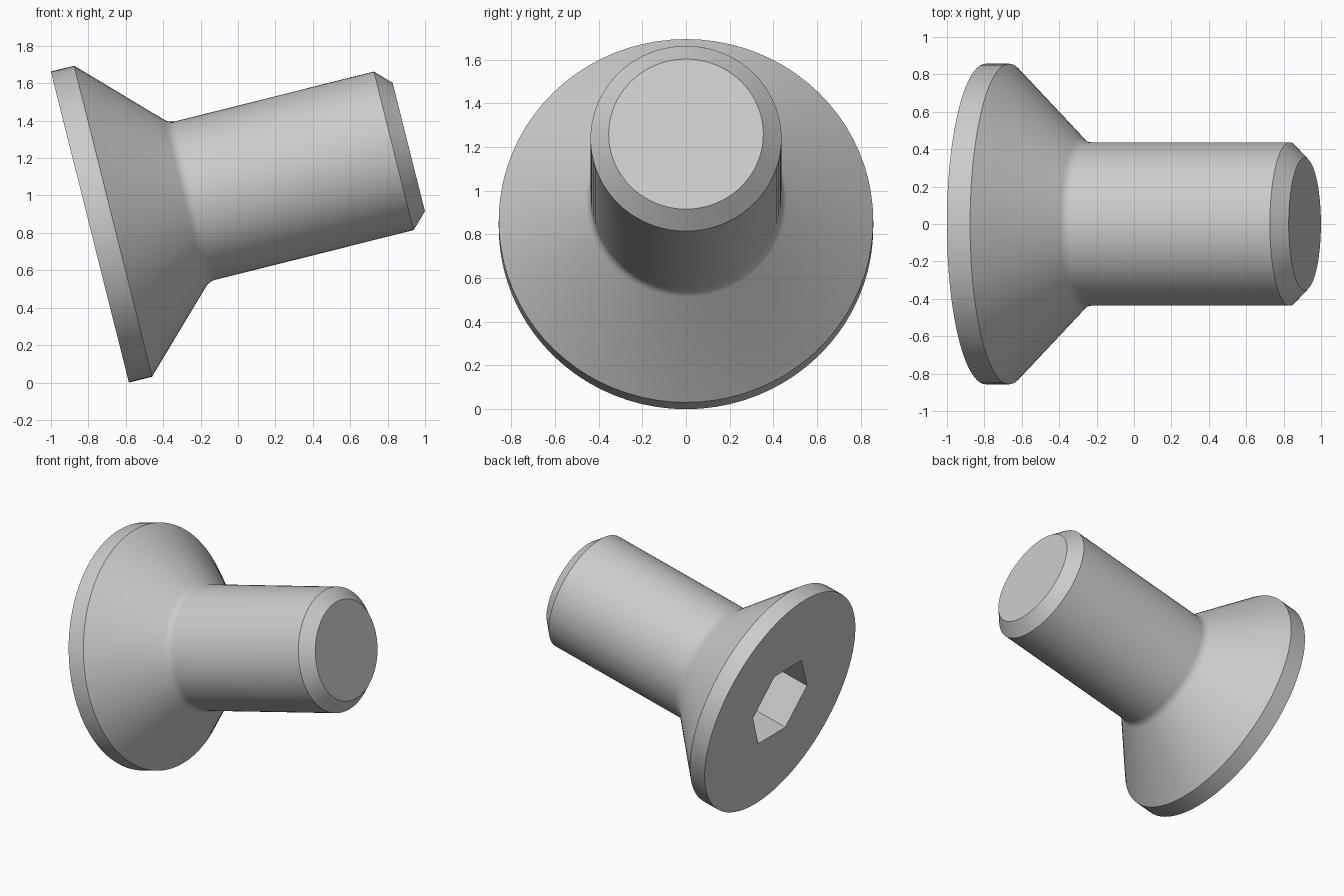
import bpy, bmesh, math
from mathutils import Matrix

old = bpy.data.objects.get("Cube")
if old:
    bpy.data.objects.remove(old, do_unlink=True)

SIDES = 80
HEAD_R, RIM = 0.857, 0.128          # head radius and straight rim height
SHANK_R, TIP_R = 0.437, 0.354       # shank radius and chamfered tip radius
LENGTH, FILLET = 1.758, 0.08        # overall length and neck fillet radius
SOCKET_R, SOCKET_DEPTH = 0.325, 0.37
TILT = math.radians(-14.08)

steel = bpy.data.materials.new("steel_grey")
steel.use_nodes = True
grey = (0.6, 0.6, 0.6, 1)
steel.diffuse_color = grey
steel.node_tree.nodes["Principled BSDF"].inputs["Base Color"].default_value = grey


def add_object(name, bm):
    bmesh.ops.recalc_face_normals(bm, faces=bm.faces[:])
    mesh = bpy.data.meshes.new(name)
    bm.to_mesh(mesh)
    bm.free()
    obj = bpy.data.objects.new(name, mesh)
    bpy.context.collection.objects.link(obj)
    mesh.materials.append(steel)
    return obj


def lathe_x(profile, sides):
    """Closed solid turned round the x axis from (x, radius) points."""
    bm = bmesh.new()
    rings = []
    for x, r in profile:
        angles = [math.tau * i / sides for i in range(sides)]
        rings.append([bm.verts.new((x, r * math.cos(a), r * math.sin(a))) for a in angles])
    for a, b in zip(rings, rings[1:]):
        for i in range(sides):
            j = (i + 1) % sides
            bm.faces.new((a[i], a[j], b[j], b[i]))
    bm.faces.new(rings[0])
    bm.faces.new(rings[-1])
    return bm


# Countersunk head, filleted neck, shank and chamfered tip
neck_x = RIM + HEAD_R - SHANK_R
end_x = neck_x + FILLET * math.tan(math.pi / 8)
fillet = []
for i in range(6):
    a = math.pi / 4 * (1 - i / 5)
    fillet.append((end_x - FILLET * math.sin(a), SHANK_R + FILLET * (1 - math.cos(a))))
profile = [(0, HEAD_R), (RIM, HEAD_R), *fillet,
           (LENGTH - (SHANK_R - TIP_R), SHANK_R), (LENGTH, TIP_R)]
screw = add_object("countersunk_screw", lathe_x(profile, SIDES))

# Hexagonal socket cut into the head
cutter = add_object("socket_cutter",
                    lathe_x([(-0.2, SOCKET_R), (SOCKET_DEPTH, SOCKET_R)], 6))
cutter.hide_render = True
cut = screw.modifiers.new("hex_socket", "BOOLEAN")
cut.operation = "DIFFERENCE"
cut.solver = "EXACT"
cut.object = cutter
bpy.ops.object.select_all(action="DESELECT")
screw.select_set(True)
bpy.context.view_layer.objects.active = screw
bpy.ops.object.modifier_apply(modifier=cut.name)
bpy.data.objects.remove(cutter, do_unlink=True)

# Lean the screw so that it rests on the rim of its head
screw.data.transform(Matrix.Translation((-0.792, 0, HEAD_R * math.cos(TILT)))
                     @ Matrix.Rotation(TILT, 4, "Y"))
bpy.ops.object.shade_smooth_by_angle(angle=math.radians(30))
